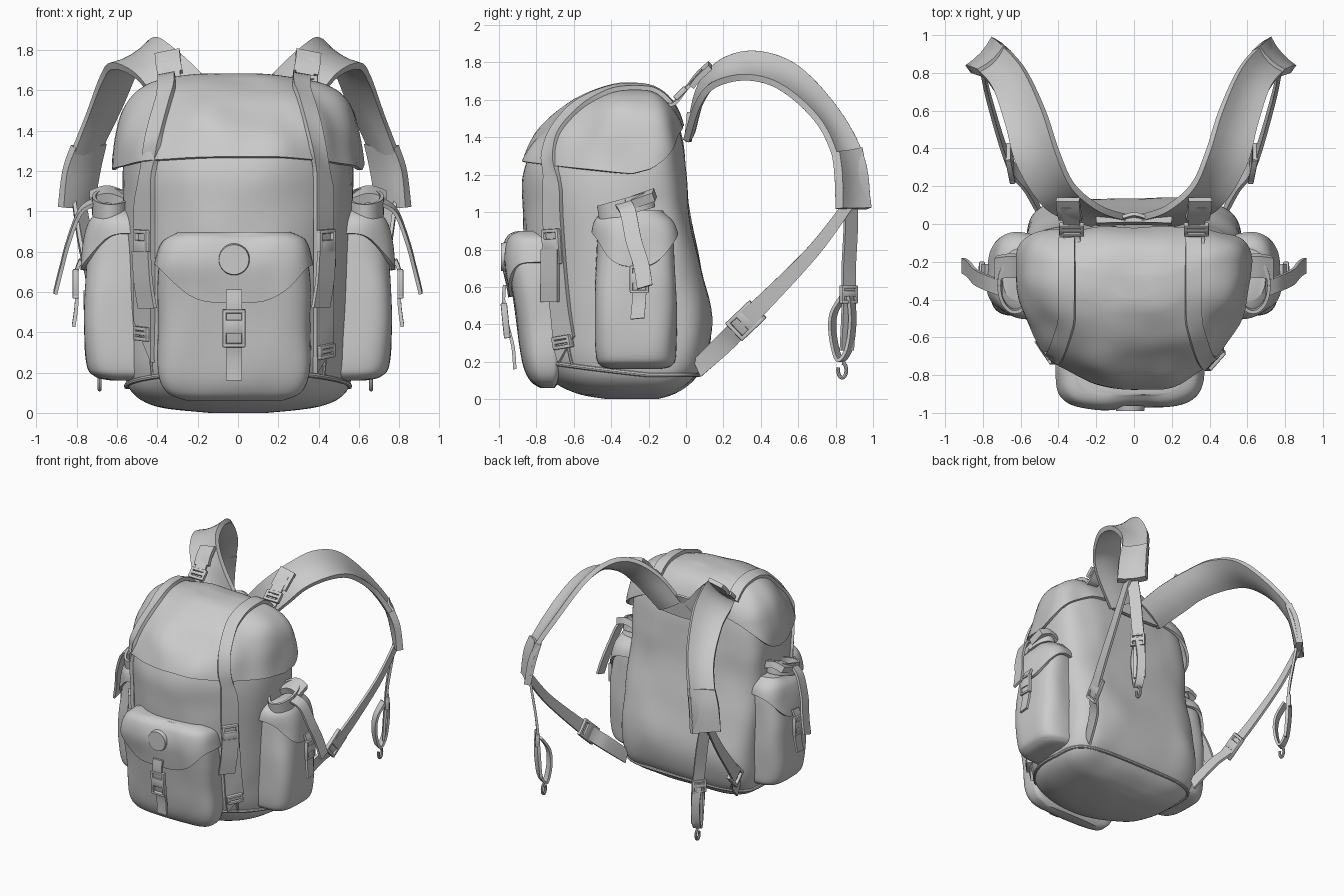
import bpy, bmesh
from math import sin, cos, pi, radians
from mathutils import Vector, Matrix, noise
from mathutils.bvhtree import BVHTree

if "Cube" in bpy.data.objects:
    bpy.data.objects.remove(bpy.data.objects["Cube"])

V = Vector


def mesh(name, verts, faces):
    me = bpy.data.meshes.new(name)
    me.from_pydata([tuple(v) for v in verts], [], faces)
    bm = bmesh.new()
    bm.from_mesh(me)
    bmesh.ops.recalc_face_normals(bm, faces=bm.faces)
    bm.to_mesh(me)
    bm.free()
    ob = bpy.data.objects.new(name, me)
    bpy.context.collection.objects.link(ob)
    return ob


def spline(P, u):
    """Catmull-Rom point at index u of a list of tuples."""
    i = min(int(u), len(P) - 2)
    t = u - i
    a, b, c, d = [P[max(0, min(len(P) - 1, k))] for k in (i - 1, i, i + 1, i + 2)]
    return [.5 * (2*q + (r - p)*t + (2*p - 5*q + 4*r - s)*t*t + (3*q - p - 3*r + s)*t**3)
            for p, q, r, s in zip(a, b, c, d)]


def smooth_path(P, k=7):
    return [V(spline(P, i / k)) for i in range((len(P) - 1) * k + 1)]


def sec_pt(S, u, t, off=0, nf=2.15, nb=4):
    """Point on a lofted bag: sections are (z, half width, y back, y front)."""
    z, w, yb, yf = spline(S, u)
    c, s = cos(t), sin(t)
    n = nf if s < 0 else nb
    yc = yb + (yf - yb) * .33
    d = (yc - yf if s < 0 else yb - yc) + off
    x = (w + off) * abs(c) ** (2 / n) * (1 if c > 0 else -1)
    y = yc + d * abs(s) ** (2 / n) * (1 if s > 0 else -1)
    return V((x, y, z + off * (u / (len(S) - 1)) ** 4))


def shell(name, S, low=None, off=lambda t, f: 0, nf=2.15, nb=4, rows=44, place=lambda p: p, thick=.025, amp=.012):
    seg, top = 80, len(S) - 1
    verts, faces = [], []
    for r in range(rows + 1):
        for k in range(seg):
            t = 2 * pi * k / seg
            lo = low(t) if low else 0
            u = lo + (top - lo) * r / rows
            p = sec_pt(S, u, t, 0, nf, nb)
            fold = amp * noise.noise(V((p.x*5, p.y*5, p.z*3.5))) * (1 - (u / top) ** 8)
            verts.append(place(sec_pt(S, u, t, off(t, r / rows) + fold, nf, nb)))
    for r in range(rows):
        for k in range(seg):
            a, b = r * seg + k, r * seg + (k + 1) % seg
            faces.append((a, b, b + seg, a + seg))
    faces.append(tuple(range(rows * seg, (rows + 1) * seg)))
    if not low:
        faces.append(tuple(range(seg))[::-1])
    ob = mesh(name, verts, faces)
    if low:
        m = ob.modifiers.new("thickness", 'SOLIDIFY')
        m.thickness, m.offset = thick, 0
    return verts, faces


def ribbon(name, L, R, thick=.018, crown=0, k=7):
    A, B = smooth_path(L, k), smooth_path(R, k)
    verts, faces, m = [], [], 5
    for i, (a, b) in enumerate(zip(A, B)):
        j = min(i, len(A) - 2)
        nrm = (A[j+1] + B[j+1] - A[j] - B[j]).cross(b - a).normalized()
        for q in range(m):
            v = q / (m - 1)
            verts.append(a.lerp(b, v) + nrm * crown * 4 * v * (1 - v))
    for i in range(len(A) - 1):
        for q in range(m - 1):
            a = i * m + q
            faces.append((a, a + 1, a + m + 1, a + m))
    ob = mesh(name, verts, faces)
    s = ob.modifiers.new("thickness", 'SOLIDIFY')
    s.thickness, s.offset = thick, 0
    return ob


def band(name, path, wdir, width, **kw):
    w = V(wdir).normalized() * width / 2
    return ribbon(name, [V(p) - w for p in path], [V(p) + w for p in path], **kw)


def tube(name, pts, r, closed=False):
    cu = bpy.data.curves.new(name, 'CURVE')
    cu.dimensions, cu.bevel_depth, cu.bevel_resolution = '3D', r, 2
    sp = cu.splines.new('POLY')
    sp.points.add(len(pts) - 1)
    for p, q in zip(sp.points, pts):
        p.co = (*q, 1)
    sp.use_cyclic_u = closed
    ob = bpy.data.objects.new(name, cu)
    bpy.context.collection.objects.link(ob)


def buckle(name, loc, along, across, w, h, d=.03):
    """Frame with two rails, two end bars and a wide middle bar."""
    y = V(along).normalized()
    n = V(across).cross(y).normalized()
    x = y.cross(n)
    M = Matrix((x, y, n)).transposed().to_4x4()
    M.translation = V(loc)
    bm = bmesh.new()
    b = .2 * w
    for cx, cy, sx, sy in ((-.5*w, 0, b, h), (.5*w, 0, b, h), (0, .5*h, w + b, b),
                           (0, -.5*h, w + b, b), (0, .05*h, w, .4*h)):
        bmesh.ops.create_cube(bm, size=1, matrix=M @ Matrix.Translation((cx, cy, 0)) @ Matrix.Diagonal((sx, sy, d, 1)))
    me = bpy.data.meshes.new(name)
    bm.to_mesh(me)
    bm.free()
    ob = bpy.data.objects.new(name, me)
    bpy.context.collection.objects.link(ob)
    m = ob.modifiers.new("bevel", 'BEVEL')
    m.width, m.segments = .006, 2


# Main bag and lid
BAG = [(0, .14, -.15, -.42), (.03, .40, -.06, -.58), (.10, .53, .04, -.72), (.22, .57, .11, -.80),
       (.42, .575, .14, -.84), (.70, .575, .08, -.86), (1.0, .575, .02, -.87), (1.2, .57, 0, -.87),
       (1.38, .55, -.02, -.80), (1.52, .50, -.06, -.68), (1.605, .41, -.12, -.56),
       (1.645, .28, -.19, -.47), (1.66, .10, -.28, -.38)]
bv, bf = shell("main_bag", BAG, rows=70)
lv, lf = shell("lid", BAG, low=lambda t: 7 + .35 * max(0, -sin(t)) + 1.5 * max(0, sin(t)),
               off=lambda t, f: .012 + .03 * cos(t) ** 6 * (1 - f), amp=.03, thick=.02)
tree = BVHTree.FromPolygons(bv + lv, bf + [tuple(i + len(bv) for i in f) for f in lf])

# Piping around the base and up the sides
tube("base_piping", [sec_pt(BAG, 2.3 + .6 * max(0, -sin(t)), t, .003)
                     for t in [2 * pi * i / 90 for i in range(90)]], .012, True)
for s in (0, 1):
    a = pi + .75 if s else -.75
    tube("side_piping", [sec_pt(BAG, 2.7 + 4.6 * i / 40, a, .002) for i in range(41)], .009)

# Front pocket with flap, button and strap
POCKET = [(.06, .24, -.7, -.78), (.10, .33, -.68, -.83), (.2, .37, -.66, -.87), (.4, .38, -.66, -.90),
          (.6, .38, -.68, -.935), (.74, .37, -.7, -.955), (.84, .34, -.7, -.93), (.875, .26, -.72, -.885)]
shift = lambda p: p + V((-.02, 0, 0))
shell("front_pocket", POCKET, nf=4, place=shift)
shell("front_pocket_flap", POCKET, low=lambda t: 4.9 - 1.2 * max(0, -sin(t)) ** 3,
      off=lambda t, f: .014, nf=3.7, place=shift, rows=24, amp=.03, thick=.018)
bm = bmesh.new()
bmesh.ops.create_cone(bm, cap_ends=True, segments=32, radius1=.08, radius2=.074, depth=.03,
                      matrix=Matrix.Translation((-.02, -.975, .76)) @ Matrix.Rotation(radians(90), 4, 'X'))
me = bpy.data.meshes.new("flap_button")
bm.to_mesh(me)
bm.free()
bpy.context.collection.objects.link(bpy.data.objects.new("flap_button", me))
band("front_pocket_strap", [(-.02, -.97, .61), (-.02, -.975, .52), (-.02, -.955, .4), (-.02, -.925, .28),
                            (-.02, -.915, .16)], (1, 0, 0), .08)
buckle("front_pocket_buckle", (-.02, -.965, .42), (0, -.1, 1), (1, 0, 0), .095, .17, .035)

SIDE = [(.16, .12, -.45, -.62), (.18, .19, -.45, -.71), (.25, .215, -.45, -.755), (.5, .22, -.45, -.765),
        (.75, .21, -.45, -.75), (.92, .19, -.45, -.72), (.98, .12, -.47, -.67)]
INNER = [(.02, .03, 1.50), (.17, .08, 1.68), (.31, .20, 1.81), (.39, .38, 1.85), (.46, .60, 1.77),
         (.56, .82, 1.53), (.67, .95, 1.28), (.71, .98, 1.03)]
OUTER = [(.22, 0, 1.38), (.40, .06, 1.57), (.50, .15, 1.68), (.60, .33, 1.72), (.65, .52, 1.66),
         (.72, .72, 1.47), (.81, .82, 1.22), (.84, .83, 1.03)]


def drape(x, e):
    """Outermost point of the bag seen along elevation e in the plane x."""
    d = V((0, -cos(e), sin(e)))
    hit = tree.ray_cast(V((x, -.33, .8)) + d * 2, -d)[0]
    return hit + d * .026


for s, side in ((1, "right"), (-1, "left")):
    sx = 1 if s > 0 else 1.04
    f = lambda P: [V((s * p[0], p[1], p[2])) for p in P]
    g = lambda P: [V((s * sx * p[0], p[1], p[2])) for p in P]

    # Side pocket, flap, neck and ties
    place = lambda p: V((-p.y * s, p.x - .27, p.z))
    shell(side + "_pocket", SIDE, nf=3.5, place=place)
    shell(side + "_pocket_flap", SIDE, low=lambda t: 4.7 - .9 * max(0, -sin(t)) ** 2,
          off=lambda t, f: .02, nf=3, place=place, rows=24, amp=.03, thick=.02)
    ring = [(.63 + .085 * cos(a), -.32 + .14 * sin(a), 1.03 + .04 * sin(a)) for a in
            [2 * pi * i / 16 for i in range(17)]]
    band(side + "_pocket_neck", f(ring), (0, -.15, 1), .09, k=3)
    band(side + "_neck_toggle", f([(.57, -.23, 1.06), (.65, -.22, 1.085), (.73, -.23, 1.06)]), (0, 1, .35), .12, thick=.05)
    band(side + "_pocket_tail", f([(.70, -.34, 1.05), (.78, -.31, 1.0), (.84, -.28, .85), (.875, -.24, .72),
                                   (.905, -.22, .6)]), (0, 1, .3), .085)
    band(side + "_pocket_strap", f([(.78, -.25, .76), (.805, -.25, .68), (.80, -.25, .55), (.815, -.26, .43)]),
         (0, 1, .1), .075)
    buckle(side + "_pocket_buckle", (.805 * s, -.25, .64), (0, 0, 1), (0, 1, 0), .085, .13)

    # Compression strap draped over the front and lid
    es = [radians(-60 + 4 * i) for i in range(43)]
    xs = [.445 - .11 * max(0, min(1, (e - .75) / .6)) for e in es]
    ribbon(side + "_front_strap", [drape(s * (x - .042) - .02, e) for x, e in zip(xs, es)],
           [drape(s * (x + .042) - .02, e) for x, e in zip(xs, es)], thick=.025, k=2)
    for nm, e, h in (("buckle", .04, .17), ("base_loop", -1.0, .05)):
        a, b = drape(s * .40 - .02, e), drape(s * .49 - .02, e)
        up = drape(s * .44 - .02, e + .04) - drape(s * .44 - .02, e - .04)
        buckle(side + "_front_" + nm, (a + b) / 2 + V((s * .008, -.012, 0)), up, b - a, .1, h, .04)
    a, b = drape(s * .40 - .02, 0), drape(s * .48 - .02, 0)
    o = V((s * .02, -.02, 0))
    ribbon(side + "_front_strap_tail", [a + o, a + o + V((-s*.01, 0, -.15)), a + o + V((-s*.03, 0, -.28))],
           [b + o, b + o + V((-s*.01, 0, -.15)), b + o + V((-s*.03, 0, -.28))])

    # Padded shoulder strap with end sleeve
    ribbon(side + "_shoulder_strap", g(INNER), g(OUTER), thick=.035, crown=.02 * s)
    ribbon(side + "_strap_sleeve", g([(.645, .93, 1.34), (.675, .955, 1.2), (.705, .98, 1.02)]),
           g([(.785, .80, 1.32), (.825, .815, 1.2), (.845, .82, 1.02)]), thick=.05, crown=.015 * s)

    # Load adjuster joining lid to shoulder strap
    band(side + "_adjuster", f([(.32, -.16, 1.60), (.33, -.07, 1.58), (.33, .0, 1.66), (.34, .09, 1.76)]), (1, 0, -.1 * s), .09)
    band(side + "_adjuster_patch", f([(.335, .03, 1.68), (.345, .07, 1.73), (.35, .13, 1.785)]), (1, 0, -.2 * s), .125, thick=.03)
    buckle(side + "_adjuster_buckle", (.33 * s, -.03, 1.635), (0, 1, 1), (1, 0, 0), .11, .06)

    # Lower strap from the base to the shoulder strap
    ribbon(side + "_lower_strap", g([(.48, .04, .21), (.55, .17, .34), (.64, .30, .47), (.74, .64, .80), (.78, .84, 1.05)]),
           g([(.48, .08, .12), (.55, .25, .27), (.64, .37, .40), (.74, .70, .76), (.78, .89, 1.02)]))
    buckle(side + "_lower_buckle", (.63 * s * sx, .32, .42), (.2 * s, 1, .95), (0, -.7, .75), .11, .16)

    # Hanging strap with clip loop and hook
    band(side + "_hanging_strap", g([(.76, .88, 1.06), (.73, .88, .9), (.70, .87, .7), (.68, .87, .5), (.67, .86, .26)]),
         (s * .6, -.75, 0), .085)
    buckle(side + "_hanging_buckle", (.695 * s * sx, .87, .56), (0, 0, 1), (s * .6, -.75, 0), .09, .08)
    band(side + "_clip_loop", g([(.68, .85, .56), (.655, .79, .46), (.645, .785, .34), (.655, .82, .21),
                                 (.67, .87, .27), (.68, .89, .42), (.69, .88, .55)]), (s * .75, -.4, 0), .06)
    tube(side + "_hook", [V((s * sx * .66, .835 + .022 * sin(a), .155 + .04 * cos(a)))
                          for a in [.3 * i for i in range(18)]], .01)

# Yoke and carry loop between the shoulder straps
band("yoke", [(-.2, .015, 1.46), (0, .02, 1.45), (.2, .015, 1.46)], (0, .1, 1), .15, thick=.035)
band("carry_loop", [(-.06, .03, 1.52), (0, .045, 1.53), (.06, .03, 1.52)], (0, .3, 1), .06)

# Bake thickness and smooth all parts
bpy.ops.object.select_all(action='SELECT')
bpy.context.view_layer.objects.active = bpy.context.selected_objects[0]
bpy.ops.object.convert(target='MESH')
bpy.ops.object.shade_smooth_by_angle(angle=radians(40))
